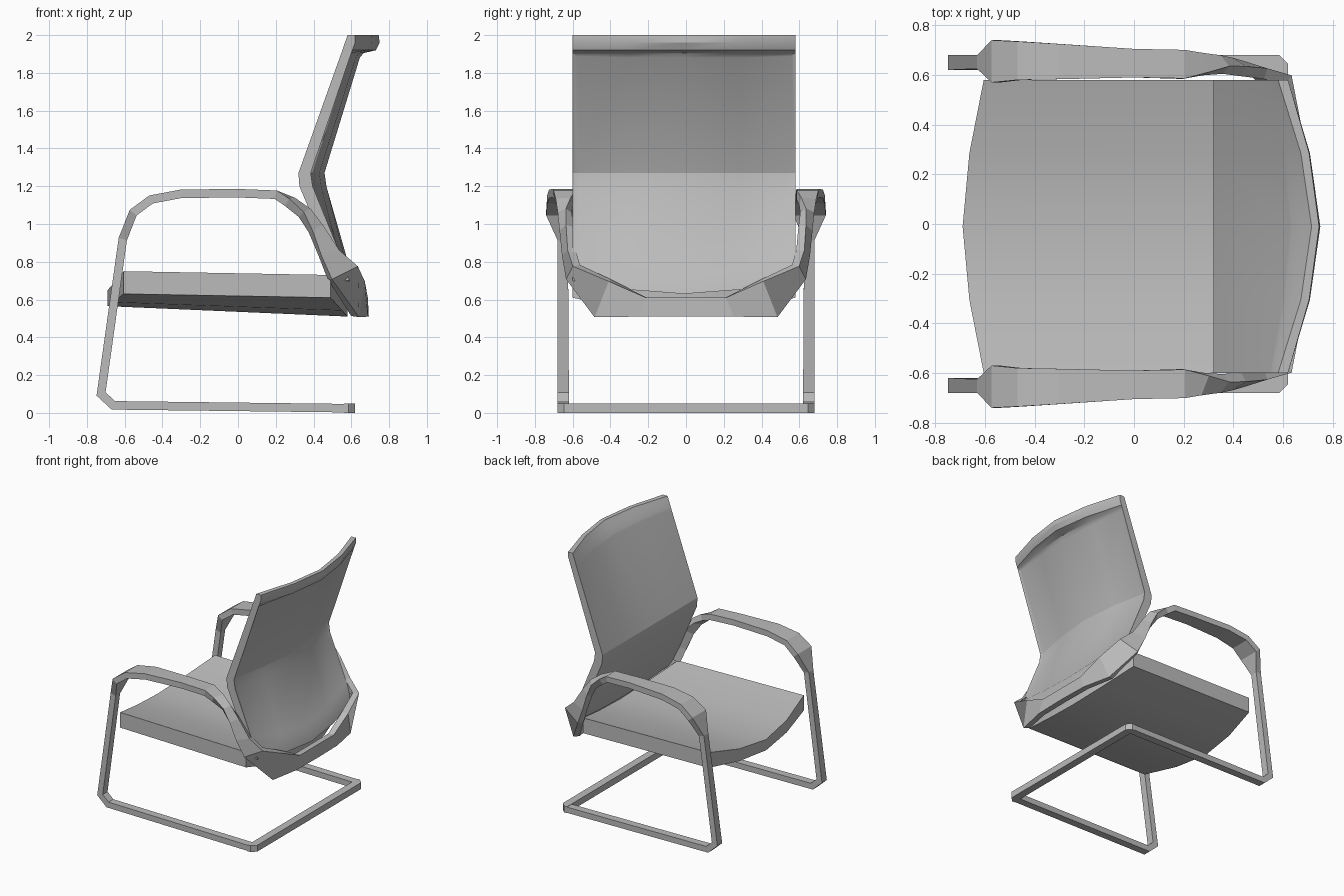
import bpy, bmesh
from math import radians

old = bpy.data.objects.get("Cube")
if old:
    bpy.data.objects.remove(old)

grey = bpy.data.materials.new("mid grey")
grey.use_nodes = True
colour = (0.5, 0.5, 0.5, 1)
grey.diffuse_color = colour
grey.node_tree.nodes["Principled BSDF"].inputs["Base Color"].default_value = colour

# Cross-section stations: side fraction and share of the bow
STATIONS = [(-1, 0), (-0.5, 0.68), (0, 1), (0.5, 0.68), (1, 0)]


def finish(name, bm, smooth=25):
    mesh = bpy.data.meshes.new(name)
    bm.to_mesh(mesh)
    bm.free()
    obj = bpy.data.objects.new(name, mesh)
    bpy.context.collection.objects.link(obj)
    mesh.materials.append(grey)
    if smooth:
        bpy.ops.object.select_all(action="DESELECT")
        obj.select_set(True)
        bpy.context.view_layer.objects.active = obj
        bpy.ops.object.shade_smooth_by_angle(angle=radians(smooth))
    return obj


def skin(bm, rings, closed):
    """Join successive point rows with quads, capping the ends when closed."""
    rows = [[bm.verts.new(p) for p in ring] for ring in rings]
    for a, b in zip(rows, rows[1:]):
        n = len(a)
        for i in range(n if closed else n - 1):
            j = (i + 1) % n
            bm.faces.new((a[i], a[j], b[j], b[i]))
    if closed:
        half = len(rows[0]) // 2
        for r in (rows[0], rows[-1]):
            for i in range(half - 1):
                bm.faces.new((r[i], r[i + 1], r[-2 - i], r[-1 - i]))
    bmesh.ops.recalc_face_normals(bm, faces=bm.faces)


def row(x, push, z, drop):
    """Points across the width, pushed along x and dropped towards the middle."""
    return [(x + push * b, 0.59 * f - 0.01, z - drop * b) for f, b in STATIONS]


# Seat: dished slab with a pointed front; x, push, top z, top sag, bottom z, bottom sag
bm = bmesh.new()
rings = [row(x, push, top, sag) + row(x, push, bottom, under)[::-1]
         for x, push, top, sag, bottom, under in
         [(-0.605, -0.085, 0.75, 0.1, 0.63, 0.065),
          (0.49, 0.09, 0.73, 0.1, 0.61, 0.1)]]
skin(bm, rings, True)
finish("seat", bm)

# Backrest with a rear lip on top: z, front x, front bow, back x, back bow, centre drop
bm = bmesh.new()
rings = [row(xf, bf, z, drop) + row(xb, bb, z, drop)[::-1]
         for z, xf, bf, xb, bb, drop in
         [(2.0, 0.58, 0.135, 0.62, 0.125, 0),
          (1.96, 0.566, 0.11, 0.62, 0.13, 0),
          (1.92, 0.552, 0.085, 0.605, 0.125, 0),
          (1.905, 0.547, 0.08, 0.6, 0.065, 0),
          (1.27, 0.32, 0.0, 0.385, 0.085, 0),
          (1.2, 0.325, 0.0, 0.395, 0.085, 0),
          (0.82, 0.485, 0.04, 0.55, 0.065, 0.09),
          (0.7, 0.535, 0.05, 0.59, 0.055, 0.07)]]
skin(bm, rings, True)
# Recessed rear panel inside a narrow rim
rear = [f for f in bm.faces
        if f.normal.x > 0.5 and 0.82 < f.calc_center_median().z < 1.9]
bmesh.ops.inset_region(bm, faces=rear, thickness=0.03, depth=-0.012)
finish("backrest", bm)

# Cantilever frame: flat bar from the floor, up the leg and along the armrest
path = [(0.57, 0.025, 0.62, 0.68), (-0.66, 0.04, 0.62, 0.68),
        (-0.725, 0.1, 0.62, 0.68), (-0.61, 0.92, 0.625, 0.68),
        (-0.555, 1.06, 0.57, 0.74), (-0.46, 1.13, 0.58, 0.735),
        (-0.3, 1.16, 0.583, 0.725), (0, 1.163, 0.59, 0.705),
        (0.2, 1.155, 0.585, 0.7)]
strip = [((x, inner, z), (x, outer, z)) for x, z, inner, outer in path]
# Armrest twists on edge and wraps behind the seat as a band
strip += [((0.29, 0.605, 1.12), (0.26, 0.685, 1.115)),
          ((0.37, 0.62, 1.07), (0.335, 0.665, 1.05)),
          ((0.44, 0.615, 0.99), (0.385, 0.65, 0.96)),
          ((0.53, 0.605, 0.86), (0.435, 0.635, 0.83)),
          ((0.62, 0.58, 0.78), (0.485, 0.615, 0.71)),
          ((0.65, 0.4, 0.7), (0.62, 0.475, 0.51)),
          ((0.665, 0.21, 0.61), (0.665, 0.25, 0.51)),
          ((0.665, 0, 0.61), (0.67, 0, 0.51))]
bm = bmesh.new()
skin(bm, strip, False)
frame = finish("arm_frame", bm, 0)
mirror = frame.modifiers.new("mirror", "MIRROR")
mirror.use_axis = (False, True, False)
solid = frame.modifiers.new("thickness", "SOLIDIFY")
solid.thickness = 0.045
solid.offset = 0
solid.use_even_offset = True

# Floor crossbar joining both runners, with its outer corners cut off
bm = bmesh.new()
bmesh.ops.create_cube(bm, size=1)
for v in bm.verts:
    v.co.x = 0.59 + v.co.x * 0.06
    v.co.y *= 1.36
    v.co.z = 0.025 + v.co.z * 0.05
corners = [e for e in bm.edges if all(v.co.x > 0.6 for v in e.verts)
           and abs(e.verts[0].co.z - e.verts[1].co.z) > 0.01]
bmesh.ops.bevel(bm, geom=corners, offset=0.035, segments=1, affect="EDGES")
finish("floor_crossbar", bm, 0)
